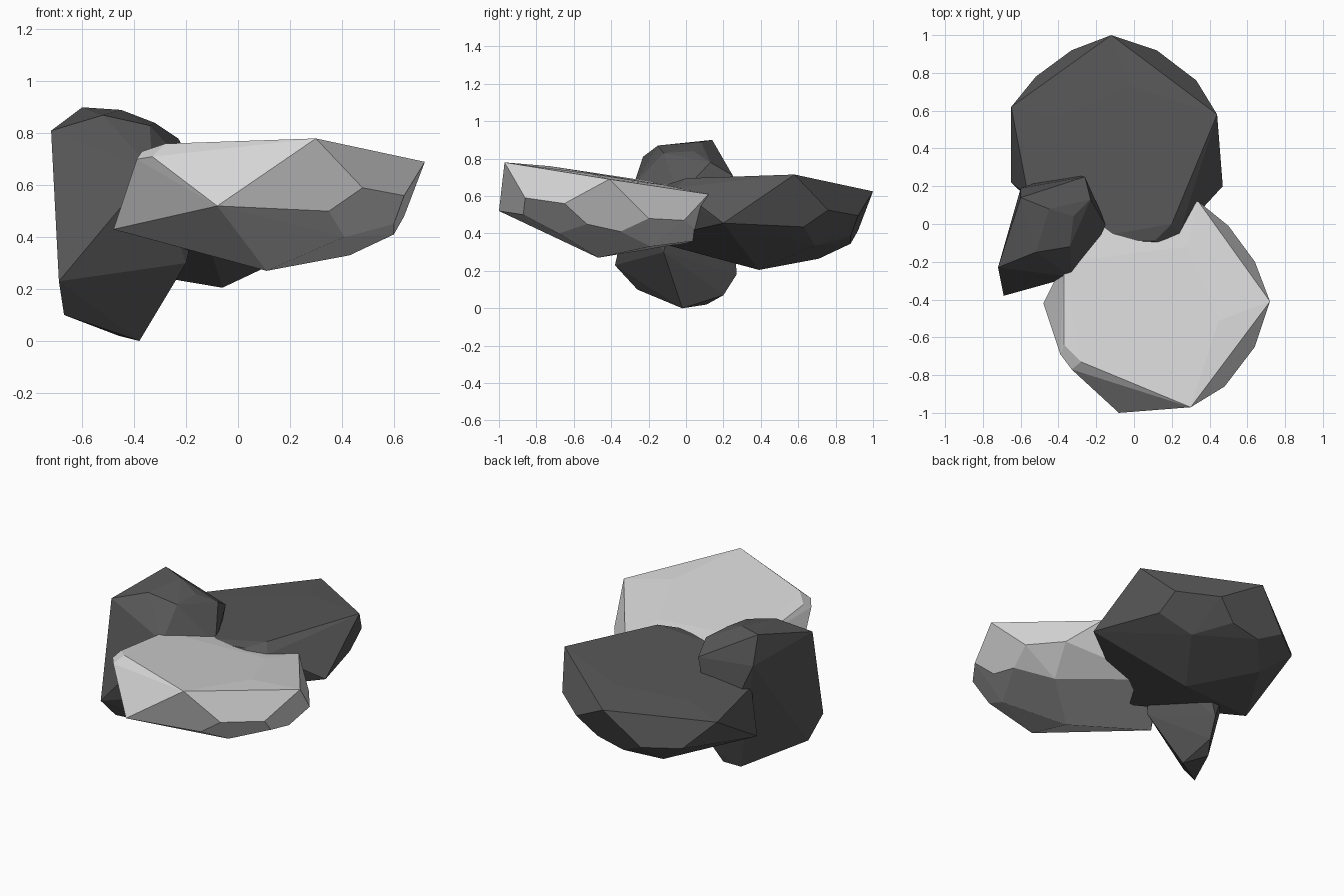
import bpy
import bmesh
import math
from mathutils import Matrix, Vector

default_cube = bpy.data.objects.get("Cube")
if default_cube:
    bpy.data.objects.remove(default_cube, do_unlink=True)


def make_material(name, colour):
    material = bpy.data.materials.new(name)
    material.use_nodes = True
    material.diffuse_color = colour
    shader = material.node_tree.nodes["Principled BSDF"]
    shader.inputs["Base Color"].default_value = colour
    shader.inputs["Roughness"].default_value = 0.9
    return material


def make_rock_mesh(name, corners):
    """Wrap a faceted convex stone around corner points given in hundredths."""
    bm = bmesh.new()
    for corner in corners:
        bm.verts.new(Vector(corner) / 100)
    hull = bmesh.ops.convex_hull(bm, input=bm.verts[:])
    spare = set(hull["geom_interior"]) | set(hull["geom_unused"])
    spare_verts = [item for item in spare if isinstance(item, bmesh.types.BMVert)]
    bmesh.ops.delete(bm, geom=spare_verts, context="VERTS")
    # Merge almost level triangles into broad chiselled facets
    bmesh.ops.dissolve_limit(bm, angle_limit=math.radians(3),
                             verts=bm.verts[:], edges=bm.edges[:])
    bmesh.ops.recalc_face_normals(bm, faces=bm.faces[:])
    mesh = bpy.data.meshes.new(name)
    bm.to_mesh(mesh)
    bm.free()
    return mesh


def place_rock(name, mesh, material, matrix=None):
    rock = bpy.data.objects.new(name, mesh)
    bpy.context.scene.collection.objects.link(rock)
    rock.matrix_world = matrix or Matrix.Identity(4)
    mesh.materials.clear()
    mesh.materials.append(material)
    for polygon in mesh.polygons:
        polygon.use_smooth = False
    return rock


pale_stone = make_material("pale_stone", (0.68, 0.68, 0.68, 1))
dark_stone = make_material("dark_stone", (0.095, 0.095, 0.095, 1))

# Broad slab stone: top rim, chipped corner, girdle and underside
slab_top = [(30, -97, 78), (72, -41, 69), (34, 12, 61), (-13, 3, 63),
            (-37, -20, 68), (-37, -64, 73), (-28, -73, 76),
            (45, -51, 72), (28, -12, 66)]
slab_chip = [(-33, -77, 71), (-39, -69, 70)]
slab_girdle = [(-8, -100, 52), (35, -87, 50), (48, -86, 59), (64, -65, 56),
               (64, -20, 48), (50, -1, 47), (-48, -42, 43)]
slab_under = [(11, -47, 27), (41, -68, 40), (60, -53, 45), (60, -35, 41),
              (43, -19, 33), (-6, 12, 37)]
slab = make_rock_mesh("slab", slab_top + slab_chip + slab_girdle + slab_under)

# Upright stone: crown, flanks and foot
upright_crown = [(-60, 14, 90), (-45, 8, 89), (-32, 4, 84), (-34, -12, 83),
                 (-52, -15, 87), (-72, -23, 81), (-23, 13, 78)]
upright_flanks = [(-26, 25, 71), (-13, -4, 60), (-33, -28, 66),
                  (-20, -12, 30), (-60, 19, 72)]
upright_foot = [(-69, -38, 23), (-67, -26, 10), (-38, -2, 0), (-46, 11, 2),
                (-40, 20, 7), (-38, 27, 18)]
upright = make_rock_mesh("upright", upright_crown + upright_flanks + upright_foot)

# The back slab repeats the front slab with a quarter turn
quarter_turn = (Matrix.Translation((-0.53, 0.28, -0.065))
                @ Matrix.Rotation(math.radians(90), 4, "Z"))

place_rock("front_slab_rock", slab, pale_stone)
place_rock("back_slab_rock", slab.copy(), dark_stone, quarter_turn)
place_rock("upright_rock", upright, dark_stone)
